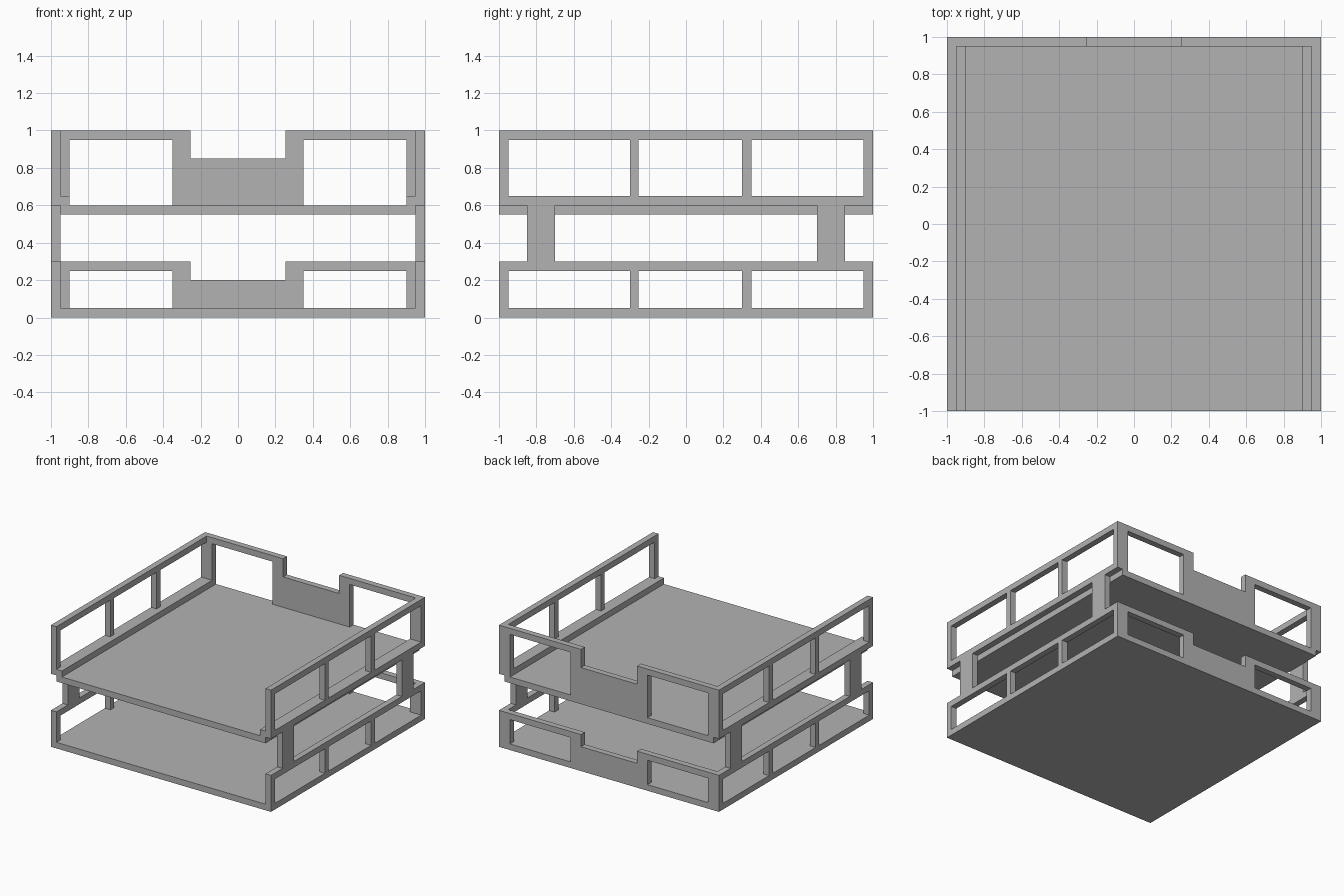
import bpy, bmesh
from mathutils import Vector

cube = bpy.data.objects.get("Cube")
if cube:
    bpy.data.objects.remove(cube, do_unlink=True)

grey = bpy.data.materials.new("plain_grey")
grey.use_nodes = True
grey.diffuse_color = (0.45, 0.45, 0.45, 1)
grey.node_tree.nodes["Principled BSDF"].inputs["Base Color"].default_value = grey.diffuse_color


def panel(name, us, zs, rows, origin, u_dir, depth):
    """Extruded wall: cells of a grid marked # are solid, rows run bottom to top."""
    bm = bmesh.new()
    o, u, d = Vector(origin), Vector(u_dir), Vector(depth)
    for j, row in enumerate(rows):
        for i, cell in enumerate(row):
            if cell == "#":
                corners = [(us[i], zs[j]), (us[i + 1], zs[j]),
                           (us[i + 1], zs[j + 1]), (us[i], zs[j + 1])]
                bm.faces.new([bm.verts.new(o + u * a + Vector((0, 0, b))) for a, b in corners])
    bmesh.ops.remove_doubles(bm, verts=bm.verts, dist=1e-4)
    ext = bmesh.ops.extrude_face_region(bm, geom=bm.faces[:], use_keep_orig=True)
    moved = [g for g in ext["geom"] if isinstance(g, bmesh.types.BMVert)]
    bmesh.ops.translate(bm, verts=moved, vec=d)
    bmesh.ops.recalc_face_normals(bm, faces=bm.faces)
    mesh = bpy.data.meshes.new(name)
    bm.to_mesh(mesh)
    bm.free()
    mesh.materials.append(grey)
    obj = bpy.data.objects.new(name, mesh)
    bpy.context.collection.objects.link(obj)
    return obj


def box(name, x, y, z):
    return panel(name, x, z, ["#"], (0, y[0], 0), (1, 0, 0), (0, y[1] - y[0], 0))


T = 0.05
side_y = [-1, -0.95, -0.3, -0.255, 0.3, 0.35, 0.95]
back_x = [-1, -0.9, -0.35, -0.255, 0.255, 0.35, 0.9, 1]

# Tray floors
box("lower_floor", (-1, 1), (-1, 1), (0, T))
box("upper_floor", (-0.95, 0.95), (-1, 1), (0.55, 0.6))

# Back walls with two windows and a lowered centre
back_rows = ["#.###.#", "#.#.#.#", "###.###"]
for tier, zs in (("lower", (T, 0.2, 0.25, 0.3)), ("upper", (0.6, 0.85, 0.95, 1))):
    panel(tier + "_back_wall", back_x, zs, back_rows, (0, 0.95, 0), (1, 0, 0), (0, T, 0))

# Side walls with three windows, upper ledges and connecting pillars
for side, s in (("left", 1), ("right", -1)):
    for tier, zs in (("lower", (T, 0.25, 0.3)), ("upper", (0.65, 0.95, 1))):
        panel(f"{tier}_{side}_wall", side_y, zs, ["#.#.#.", "######"],
              (s * 0.95, 0, 0), (0, 1, 0), (s * T, 0, 0))
    box(side + "_ledge", sorted((s * 0.9, s)), (-1, 0.95), (0.6, 0.65))
    for place, ys in (("front", (-0.85, -0.7)), ("back", (0.7, 0.85))):
        box(f"{place}_{side}_pillar", sorted((s * 0.95, s)), ys, (0.3, 0.6))
